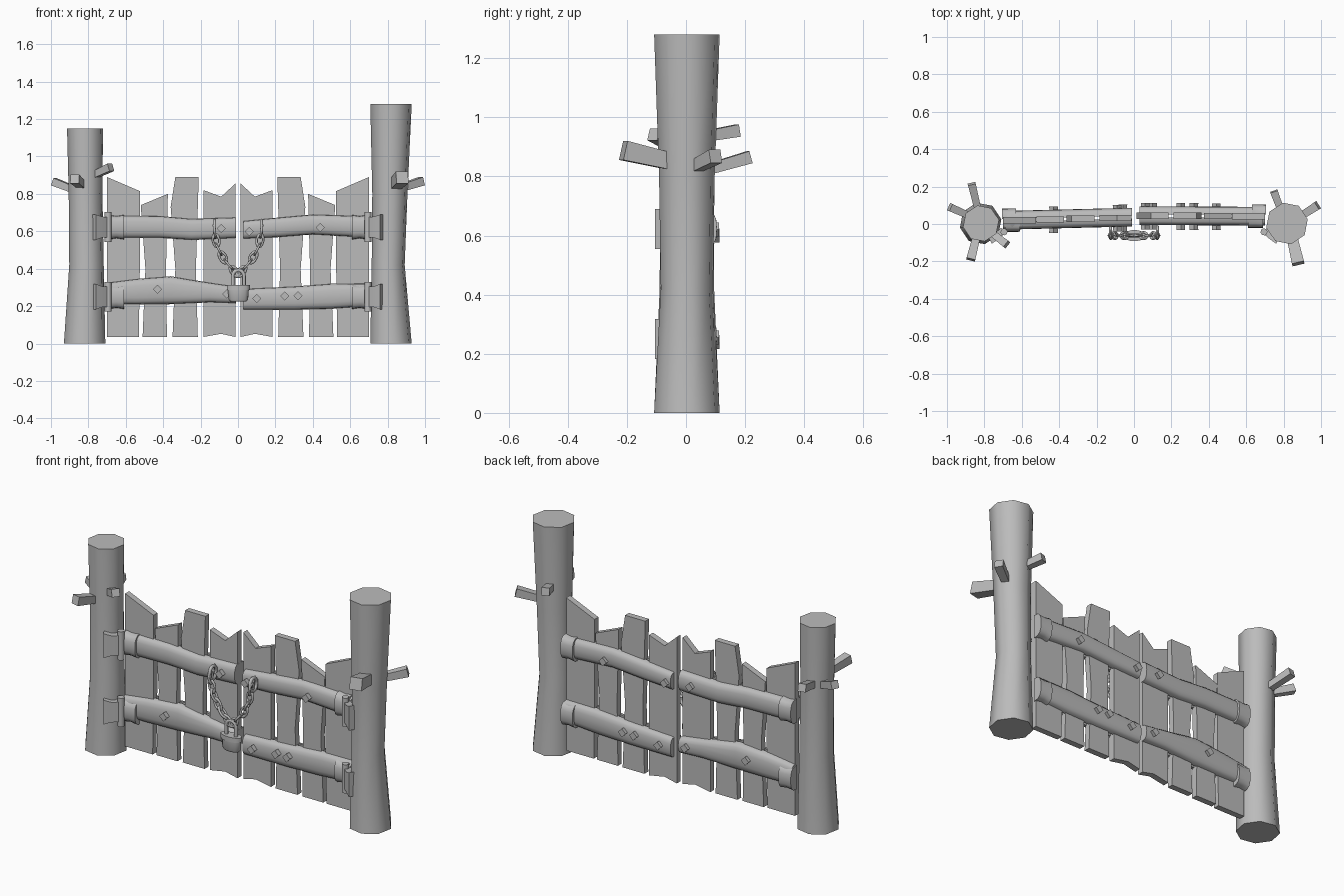
import bpy, bmesh, math
from mathutils import Vector, Matrix

cube = bpy.data.objects.get("Cube")
if cube:
    bpy.data.objects.remove(cube, do_unlink=True)

GREY = (0.5, 0.5, 0.5, 1)
mat = bpy.data.materials.new("plain grey")
mat.use_nodes = True
mat.diffuse_color = GREY
mat.node_tree.nodes["Principled BSDF"].inputs["Base Color"].default_value = GREY


def finish(ob, smooth=None):
    ob.data.materials.clear()
    ob.data.materials.append(mat)
    if smooth:
        bpy.ops.object.select_all(action='DESELECT')
        ob.select_set(True)
        bpy.context.view_layer.objects.active = ob
        bpy.ops.object.shade_smooth_by_angle(angle=math.radians(smooth))
    return ob


def loft(name, rings, smooth=None):
    """Skin a list of equal-length point rings and cap both ends."""
    bm = bmesh.new()
    vr = [[bm.verts.new(p) for p in ring] for ring in rings]
    n = len(rings[0])
    for a, b in zip(vr, vr[1:]):
        for i in range(n):
            j = (i + 1) % n
            bm.faces.new((a[i], a[j], b[j], b[i]))
    bm.faces.new(vr[0])
    bm.faces.new(vr[-1])
    bmesh.ops.recalc_face_normals(bm, faces=bm.faces)
    me = bpy.data.meshes.new(name)
    bm.to_mesh(me)
    bm.free()
    ob = bpy.data.objects.new(name, me)
    bpy.context.collection.objects.link(ob)
    return finish(ob, smooth)


def circle(x, y, z, rx, ry, n=8, turn=0.2):
    angles = [turn + math.tau * i / n for i in range(n)]
    return [(x + rx * math.cos(a), y + ry * math.sin(a), z) for a in angles]


def bar(name, a, b, ra, rb):
    """Square bar from a to b with half widths ra and rb."""
    a, b = Vector(a), Vector(b)
    q = (b - a).to_track_quat('Z', 'Y')
    corners = [(-1, -1), (1, -1), (1, 1), (-1, 1)]
    return loft(name, [[p + q @ Vector((u * r, v * r, 0)) for u, v in corners]
                       for p, r in ((a, ra), (b, rb))])


def gate_y(x):
    # depth of the gate's middle plane
    return 0.037 + 0.025 * x if x < 0 else 0.045 - 0.005 * x


# Posts, slightly waisted octagons
posts = {
    "right_post": [(0, -.82, .113), (.42, -.81, .094), (.8, -.815, .092), (1.15, -.818, .098)],
    "left_post": [(0, .818, .113), (.42, .803, .09), (.8, .812, .096), (1.28, .818, .113)],
}
for name, rows in posts.items():
    loft(name, [circle(x, .003, z, r, r) for z, x, r in rows], 50)

# Stubs of broken branches
stubs = [
    ((-.87, .04, .82), (-.985, .09, .865), .021),
    ((-.83, .06, .82), (-.868, .215, .865), .021),
    ((-.84, -.06, .85), (-.873, -.19, .88), .024),
    ((-.77, -.04, .90), (-.68, -.11, .942), .021),
    ((.88, .035, .835), (.982, .1, .868), .023),
    ((.79, .06, .935), (.748, .175, .955), .021),
    ((.84, -.05, .85), (.878, -.212, .888), .033),
]
for i, (a, b, r) in enumerate(stubs):
    bar(f"branch_stub_{i + 1}", a, b, r * .85, r)

# Planks: outlines of one leaf, mirrored for the other
planks = [
    [(.70, .035), (.53, .035), (.525, .4), (.525, .815), (.70, .89)],
    [(.51, .035), (.38, .035), (.385, .4), (.375, .8), (.52, .74), (.495, .4)],
    [(.35, .035), (.215, .035), (.225, .4), (.21, .89), (.335, .89), (.36, .73), (.335, .4)],
    [(.185, .035), (.09, .052), (.014, .035), (.014, .855), (.09, .785), (.185, .82)],
]
for side in (-1, 1):
    for i, outline in enumerate(planks):
        mid = gate_y(side * outline[0][0])
        loft(f"plank_{'right' if side < 0 else 'left'}_{i + 1}",
             [[(side * x, mid + d, z) for x, z in outline] for d in (-.017, .017)])


def rail(name, rows, face, depth):
    """Half-round rail; rows hold x, bottom z and top z."""
    rings = []
    for x, lo, hi in rows:
        ring = []
        for k in range(9):
            a = math.pi * (k / 8 - .5)
            c, s = max(0, math.cos(a)), math.sin(a)
            ring.append((x, gate_y(x) + face * (.008 + depth * c ** .6),
                         (lo + hi) / 2 + (hi - lo) / 2 * math.copysign(abs(s) ** .8, s)))
        rings.append(ring)
    return loft(name, rings, 45)


rails = {
    "upper_right_rail": [(-.70, .565, .685), (-.42, .565, .682), (-.25, .553, .667), (-.012, .563, .675)],
    "lower_right_rail": [(-.70, .21, .325), (-.55, .208, .345), (-.36, .21, .36), (-.15, .22, .325), (-.012, .215, .305)],
    "upper_left_rail": [(.03, .56, .655), (.2, .567, .672), (.4, .583, .69), (.70, .565, .68)],
    "lower_left_rail": [(.03, .18, .292), (.3, .18, .305), (.5, .185, .32), (.70, .2, .322)],
}
for name, rows in rails.items():
    for face, label in ((-1, "front"), (1, "back")):
        rail(f"{name}_{label}", rows, face, .042)

# Hinges: strap round the rail end, pin, and plate on the post
for side in (-1, 1):
    for z, level in ((.622, "upper"), (.25, "lower")):
        tag = f"{level}_{'right' if side < 0 else 'left'}"
        for face, x0, x1, label in ((-1, .61, .69, "front"), (1, .63, .705, "back")):
            rail(f"hinge_strap_{tag}_{label}",
                 [(side * x0, z - .067, z + .067), (side * (x0 + x1) / 2, z - .06, z + .06),
                  (side * x1, z - .067, z + .067)], face, .055)
        loft(f"hinge_pin_{tag}", [circle(side * .695, -.042, z + h, .019, .019)
                                  for h in (-.08, .08)], 50)
        rings = []
        for x, y, h in ((.70, -.04, .055), (.735, -.07, .056), (.768, -.093, .068)):
            rings.append([(side * (x + u), y + v, z + w * h)
                          for u, v, w in ((-.008, -.012, -1), (-.008, -.012, 1), (.01, .02, 1), (.01, .02, -1))])
        loft(f"hinge_plate_{tag}", rings, 40)

# Nails driven right through the rails
nails = [(-.09, .615), (.06, .6), (.44, .62), (-.43, .29), (-.06, .265),
         (.1, .24), (.25, .255), (.32, .255)]
for i, (x, z) in enumerate(nails):
    y, r = gate_y(x), .024
    diamond = [(r, 0), (0, r), (-r, 0), (0, -r)]
    loft(f"nail_{i + 1}", [[(x + u * k, y + d, z + v * k) for u, v in diamond]
                           for d, k in ((-.075, 1), (0, .75), (.068, 1))])


def link(name, centre, along, normal, length, width, wire):
    bpy.ops.mesh.primitive_torus_add(major_radius=1, minor_radius=wire / width,
                                     major_segments=12, minor_segments=6)
    ob = bpy.context.object
    ob.name = name
    across = normal.cross(along)
    m = Matrix((along * length, across * width, normal * width)).transposed()
    ob.data.transform(Matrix.Translation(centre) @ m.to_4x4())
    return finish(ob, 65)


# Chain with interlocking links, hung from a staple at each end
path = [Vector(p) for p in ((.125, -.062, .60), (.112, -.062, .52), (.075, -.062, .45), (.018, -.062, .385))]
lengths = [(b - a).length for a, b in zip(path, path[1:])]
COUNT = 6
for side in (-1, 1):
    flip = Vector((side, 1, 1))
    label = "right" if side < 0 else "left"
    for i in range(COUNT):
        d = sum(lengths) * i / (COUNT - 1)
        k = 0
        while k < len(lengths) - 1 and d > lengths[k]:
            d -= lengths[k]
            k += 1
        t = (path[k + 1] - path[k]).normalized()
        c = (path[k] + t * d) * flip
        t = t * flip
        y_axis = Vector((0, 1, 0))
        normal = y_axis if i % 2 else t.cross(y_axis)
        link(f"chain_link_{label}_{i + 1}", c, t, normal, .031, .018, .0065)
    link(f"staple_{label}", Vector((side * .125, -.045, .62)), Vector((0, 0, 1)),
         Vector((1, 0, 0)), .037, .03, .009)

# Padlock body with a rim, and its shackle
loft("padlock_body", [circle(.002, -.062, z, rx, ry, 12) for z, rx, ry in
                      ((.225, .044, .018), (.235, .053, .024), (.29, .057, .026))], 50)
loft("padlock_rim", [circle(.002, -.062, z, .063, .03, 12) for z in (.285, .312)], 50)
arch = [(-.03, .3)] + [(-.03 * math.cos(math.pi * k / 8), .362 + .03 * math.sin(math.pi * k / 8))
                       for k in range(9)] + [(.03, .3)]
rings = []
for i, (x, z) in enumerate(arch):
    a = 0 if z < .36 else math.atan2(z - .362, x)
    a = math.pi if i == 0 else a
    rings.append([(.002 + x + .01 * math.cos(b) * math.cos(a), -.062 + .01 * math.sin(b),
                   z + .01 * math.cos(b) * math.sin(a))
                  for b in (math.tau * j / 8 for j in range(8))])
loft("padlock_shackle", rings, 60)
